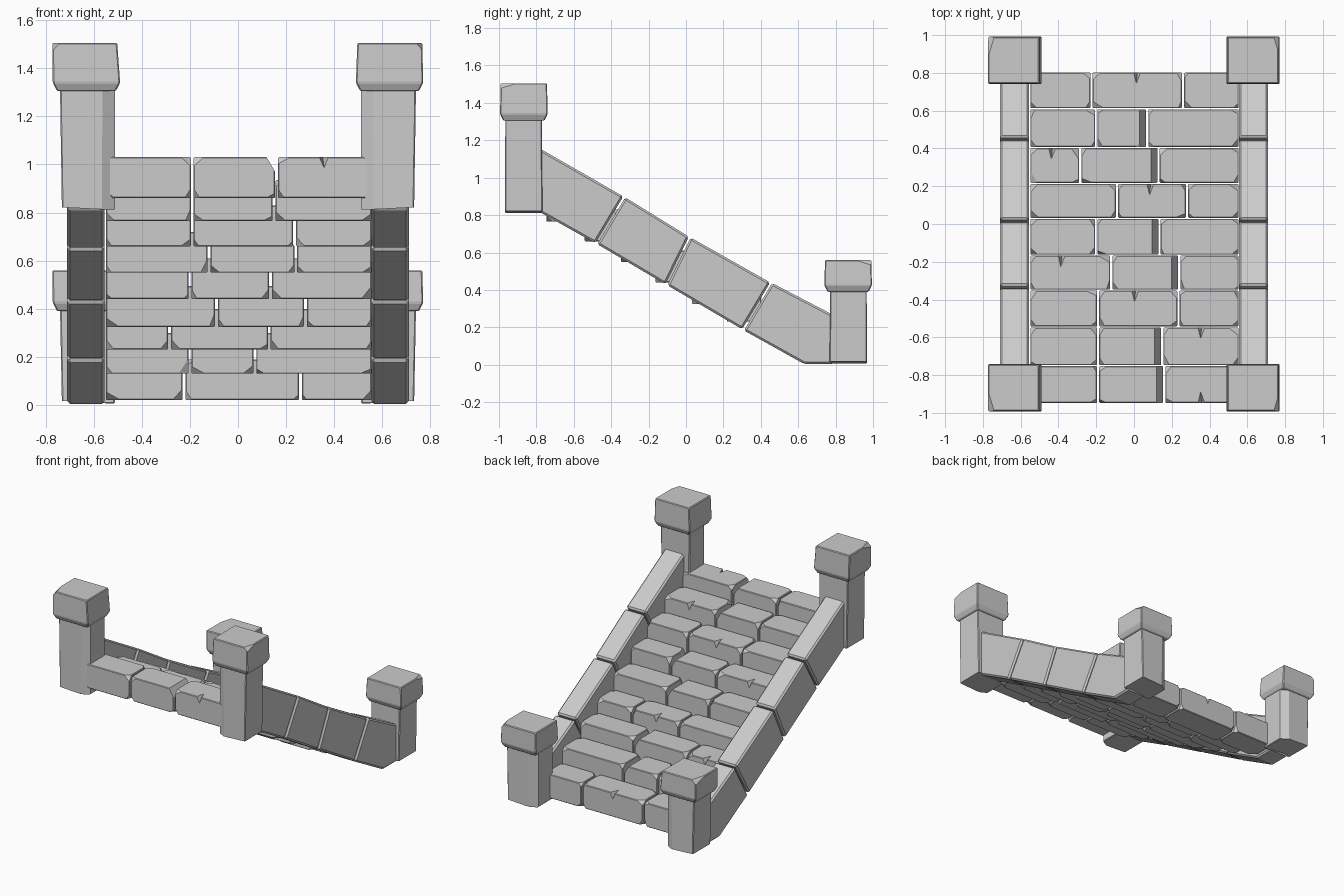
import bpy, bmesh, random
from mathutils import Vector

random.seed(4)
if bpy.data.objects.get("Cube"):
    bpy.data.objects.remove(bpy.data.objects["Cube"])

stone = bpy.data.materials.new("grey_stone")
stone.use_nodes = True
colour = (0.6, 0.6, 0.6, 1)
stone.diffuse_color = colour
stone.node_tree.nodes["Principled BSDF"].inputs["Base Color"].default_value = colour
SIGNS = [(a, b, c) for a in (-1, 1) for b in (-1, 1) for c in (-1, 1)]


def finish(bm, name):
    bmesh.ops.recalc_face_normals(bm, faces=bm.faces)
    mesh = bpy.data.meshes.new(name)
    bm.to_mesh(mesh)
    bm.free()
    mesh.materials.append(stone)
    ob = bpy.data.objects.new(name, mesh)
    bpy.context.collection.objects.link(ob)
    return ob


def loft(rings, bevel=0.0):
    """Closed solid through matching rings of points."""
    bm = bmesh.new()
    loops = [[bm.verts.new(p) for p in ring] for ring in rings]
    for a, b in zip(loops, loops[1:]):
        for i in range(len(a)):
            j = (i + 1) % len(a)
            bm.faces.new((a[i], a[j], b[j], b[i]))
    bm.faces.new(loops[0][::-1])
    bm.faces.new(loops[-1])
    bmesh.ops.recalc_face_normals(bm, faces=bm.faces)
    if bevel:
        bmesh.ops.bevel(bm, geom=bm.edges[:], offset=bevel, segments=1,
                        profile=0.5, affect='EDGES')
    return bm


def rect(x0, x1, y0, y1, z):
    return [(x0, y0, z), (x1, y0, z), (x1, y1, z), (x0, y1, z)]


def chip(bm, corner, sign, depth):
    """Slice a corner off; depth is the cut length along each axis."""
    normal = Vector([s / d if d else 0 for s, d in zip(sign, depth)])
    axis = next(i for i in range(3) if depth[i])
    point = Vector(corner)
    point[axis] -= sign[axis] * depth[axis]
    geom = bm.verts[:] + bm.edges[:] + bm.faces[:]
    cut = bmesh.ops.bisect_plane(bm, geom=geom, plane_co=point, plane_no=normal,
                                 clear_outer=True)
    edges = [e for e in cut["geom_cut"] if isinstance(e, bmesh.types.BMEdge)]
    bmesh.ops.holes_fill(bm, edges=edges, sides=0)


def notch(ob, x, y, z, side):
    """Carve a wedge out of a top edge."""
    bm = bmesh.new()
    pts = [(x - .035, y + side * .02, z + .02), (x + .03, y + side * .02, z + .02),
           (x - .01, y - side * .085, z + .02), (x, y + side * .02, z - .06)]
    for p in pts:
        bm.verts.new(p)
    bmesh.ops.convex_hull(bm, input=bm.verts[:])
    cutter = finish(bm, "notch_cutter")
    cutter.hide_render = True
    mod = ob.modifiers.new("notch", 'BOOLEAN')
    mod.operation, mod.object, mod.solver = 'DIFFERENCE', cutter, 'EXACT'
    graph = bpy.context.evaluated_depsgraph_get()
    mesh = bpy.data.meshes.new_from_object(ob.evaluated_get(graph))
    ob.modifiers.clear()
    ob.data = mesh
    bpy.data.objects.remove(cutter)


# Steps: nine rows of three chipped blocks, descending towards the back
row_edges = [-.95, -.75, -.545, -.35, -.165, .03, .215, .405, .61, .805]
row_bottoms = [.86, .765, .66, .55, .44, .325, .23, .13, .02]
joints = [(-.19, .16), (-.19, .15), (-.19, .235), (-.12, .24), (-.2, .135),
          (-.09, .28), (-.285, .13), (-.2, .07), (-.225, .26)]
notches = {(0, 2): (.36, -1), (1, 2): (.36, 1), (2, 1): (.01, 1), (3, 0): (-.38, 1),
           (5, 1): (.09, 1), (6, 0): (-.43, 1), (8, 1): (.02, 1)}
for r, z in enumerate(row_bottoms):
    y0, y1 = row_edges[r] + .003, row_edges[r + 1] - .003
    top = z + .17
    ends = [-.555, *joints[r], .56]
    for b in range(3):
        x0, x1 = ends[b] + .006, ends[b + 1] - .006
        bm = loft([rect(x0, x1, y0, y1, z), rect(x0, x1, y0, y1, top)], .004)
        for s in SIGNS:
            corner = (x1 if s[0] > 0 else x0, y1 if s[1] > 0 else y0,
                      top if s[2] > 0 else z)
            depth = [random.uniform(.02, .045) for _ in range(3)]
            depth[random.randrange(3)] *= 1.4
            chip(bm, corner, s, depth)
        # worn side edge on the middle block
        if b == 1 and r in (0, 1, 3, 4, 6, 7):
            chip(bm, (x1, y0, top), (1, 0, 1), (.035, 0, .06))
        ob = finish(bm, f"step_{r + 1}_block_{b + 1}")
        if (r, b) in notches:
            nx, side = notches[r, b]
            notch(ob, nx, y1 if side > 0 else y0, top, side)

# Sloping side walls: four slabs each, as side profiles in (y, z)
slabs = [
    [(-.78, .815), (-.78, 1.155), (-.335, .9), (-.485, .65)],
    [(-.475, .645), (-.325, .895), (.015, .685), (-.11, .43)],
    [(-.1, .425), (.025, .68), (.45, .44), (.3, .19)],
    [(.31, .183), (.46, .437), (.79, .265), (.79, .005), (.63, .005)]]
for side, word in ((1, "left"), (-1, "right")):
    for i, profile in enumerate(slabs):
        rings = [[(side * x, y, z) for y, z in profile] for x in (.555, .71)]
        finish(loft(rings, .011), f"{word}_wall_slab_{i + 1}")


# Corner posts with overhanging caps
def post(name, sx, sy, z0, z1, z2):
    def ring(cx, cy, hx, hy, z, lean=0):
        cx, cy = sx * cx, sy * cy
        return rect(cx - hx + lean, cx + hx + lean, cy - hy, cy + hy, z)
    bm = loft([ring(.622, .868, .11, .1, z0), ring(.626, .868, .114, .098, z1 + .01)], .005)
    inner = -sx
    # worn inner corner
    chip(bm, (sx * .513, sy * .966, z0), (inner, sy, 0), (.05, .03, 0))
    # slightly slanted foot
    chip(bm, (sx * .735, sy * .966, z0), (sx, 0, -1), (.23, 0, .012))
    finish(bm, name + "_post")
    cap = loft([ring(.63, .867, .122, .11, z1 - .005), ring(.63, .867, .14, .127, z1 + .03),
                ring(.634, .867, .135, .124, z2, -.003)], .005)
    chip(cap, (sx * .77, sy * .99, z2), (sx, sy, 1), (.03, .1, .03))
    finish(cap, name + "_cap")


for sx, word in ((1, "left"), (-1, "right")):
    post("front_" + word, sx, -1, .81, 1.31, 1.505)
    post("back_" + word, sx, 1, .005, .395, .56)
